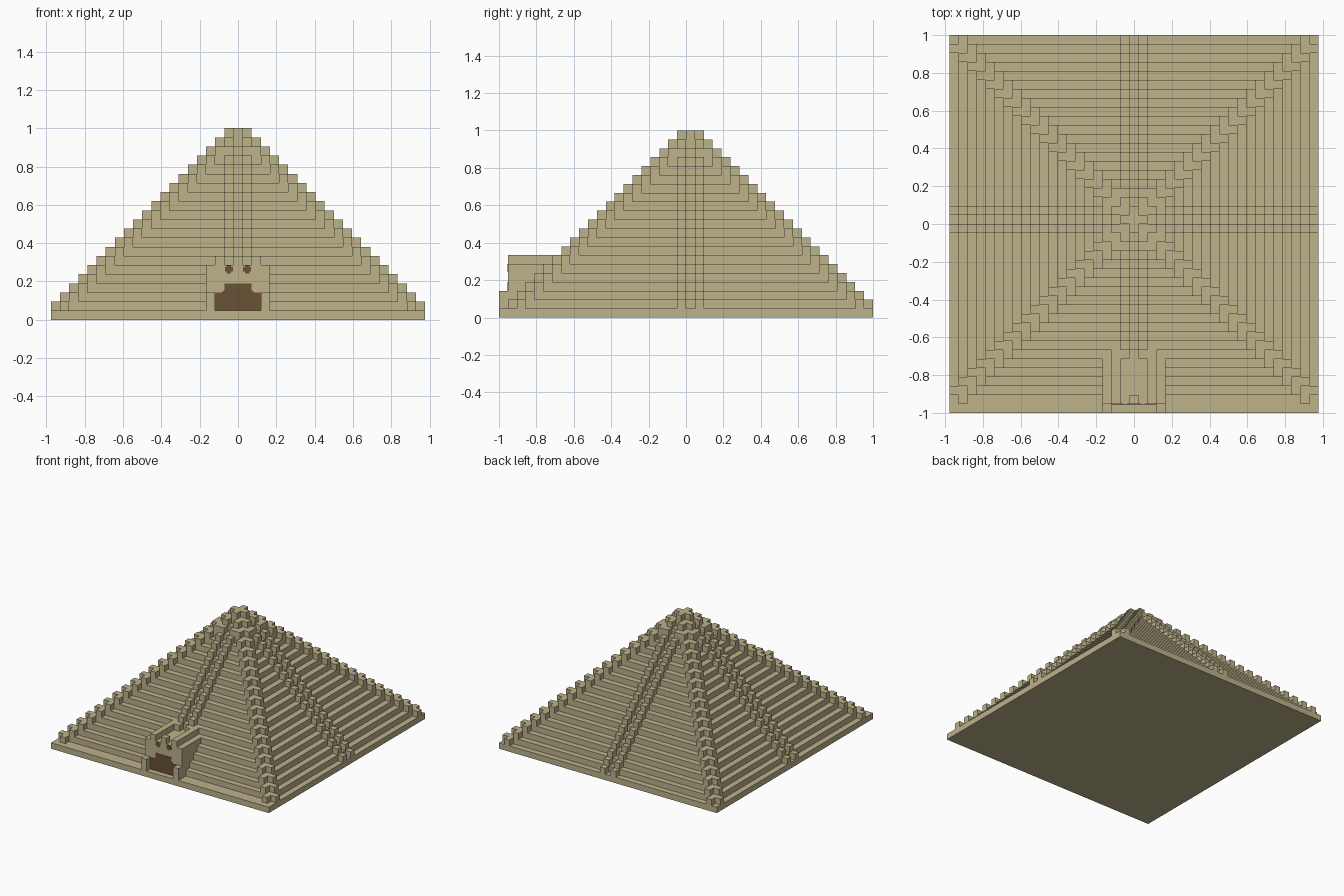
import bpy
import bmesh
from mathutils import Matrix, Vector

cube = bpy.data.objects.get("Cube")
if cube:
    bpy.data.objects.remove(cube, do_unlink=True)

U = 1 / 21      # edge of one building block
TIERS = 21      # number of layers
CY = 0.5        # pyramid centre in y, in blocks


def material(name, rgb):
    m = bpy.data.materials.new(name)
    m.use_nodes = True
    m.diffuse_color = (*rgb, 1)
    m.node_tree.nodes["Principled BSDF"].inputs["Base Color"].default_value = (*rgb, 1)
    return m


sand = material("sandstone", (0.51, 0.445, 0.26))
brown = material("dark_brown", (0.14, 0.085, 0.035))


def box(bm, x0, x1, y0, y1, z0, z1):
    """Add a box given in block units."""
    size = Vector((x1 - x0, y1 - y0, z1 - z0)) * U
    mid = Vector((x0 + x1, y0 + y1, z0 + z1)) * U / 2
    bmesh.ops.create_cube(bm, size=1, matrix=Matrix.Translation(mid) @ Matrix.Diagonal((*size, 1)))


def block(bm, x, y, z):
    """Add one block by its cell, counted from the pyramid axis."""
    box(bm, x - 0.5, x + 0.5, y + CY - 0.5, y + CY + 0.5, z, z + 1)


def finish(bm, name, mat):
    mesh = bpy.data.meshes.new(name)
    bm.to_mesh(mesh)
    bm.free()
    mesh.materials.append(mat)
    obj = bpy.data.objects.new(name, mesh)
    bpy.context.collection.objects.link(obj)
    return obj


# Base slab, one row deeper at the front
bm = bmesh.new()
box(bm, -20.5, 20.5, -21, 21, 0, 1)
finish(bm, "base_slab", sand)

# Stepped tiers
bm = bmesh.new()
for k in range(1, TIERS):
    h = TIERS - 0.5 - k
    box(bm, -h, h, CY - h, CY + h, k, k + 1)
finish(bm, "stepped_tiers", sand)

# Paired blocks beside each tier corner
bm = bmesh.new()
for k in range(1, TIERS):
    c = TIERS - k
    pairs = {(sx * a, sy * b) for a, b in ((c, c - 1), (c - 1, c))
             for sx in (-1, 1) for sy in (-1, 1)}
    for x, y in sorted(pairs):
        block(bm, x, y, k)
finish(bm, "corner_blocks", sand)

# Twin ridges up the middle of every side
bm = bmesh.new()
for k in range(1, TIERS - 2):
    c = TIERS - k
    for s in (-1, 1):
        for side in (-1, 1):
            block(bm, side, s * c, k)
            block(bm, s * c, side, k)
finish(bm, "stair_ridges", sand)

# Gatehouse with parapets, middle merlon and front posts
bm = bmesh.new()
box(bm, -3.5, 3.5, -20, -14, 1, 6)
for s in (-1, 1):
    box(bm, s * 2 - 0.5, s * 2 + 0.5, -20, -14, 6, 7)
    box(bm, s * 3 - 0.5, s * 3 + 0.5, -21, -20, 1, 3)
block(bm, 0, -20, 6)
finish(bm, "gatehouse", sand)


def plate(name, outline):
    """Thin plate on the gatehouse front from an x, z outline in blocks."""
    bm = bmesh.new()
    face = bm.faces.new([bm.verts.new((x * U, -20 * U, z * U)) for x, z in outline])
    out = bmesh.ops.extrude_face_region(bm, geom=[face])
    verts = [v for v in out["geom"] if isinstance(v, bmesh.types.BMVert)]
    bmesh.ops.translate(bm, verts=verts, vec=(0, -0.003, 0))
    bmesh.ops.recalc_face_normals(bm, faces=bm.faces)
    return finish(bm, name, brown)


# Doorway with a narrower top
half = [(2.5, 1), (2.5, 3), (1.75, 3), (1.5, 3.25), (1.5, 4)]
plate("doorway", half + [(-x, z) for x, z in reversed(half)])

# Cross-shaped eye openings
a, b = 0.45, 0.24
cross = [(a, -b), (a, b), (b, b), (b, a), (-b, a), (-b, b),
         (-a, b), (-a, -b), (-b, -b), (-b, -a), (b, -a), (b, -b)]
for s, name in ((1, "left_eye"), (-1, "right_eye")):
    plate(name, [(s + x, 5.55 + z) for x, z in cross])
